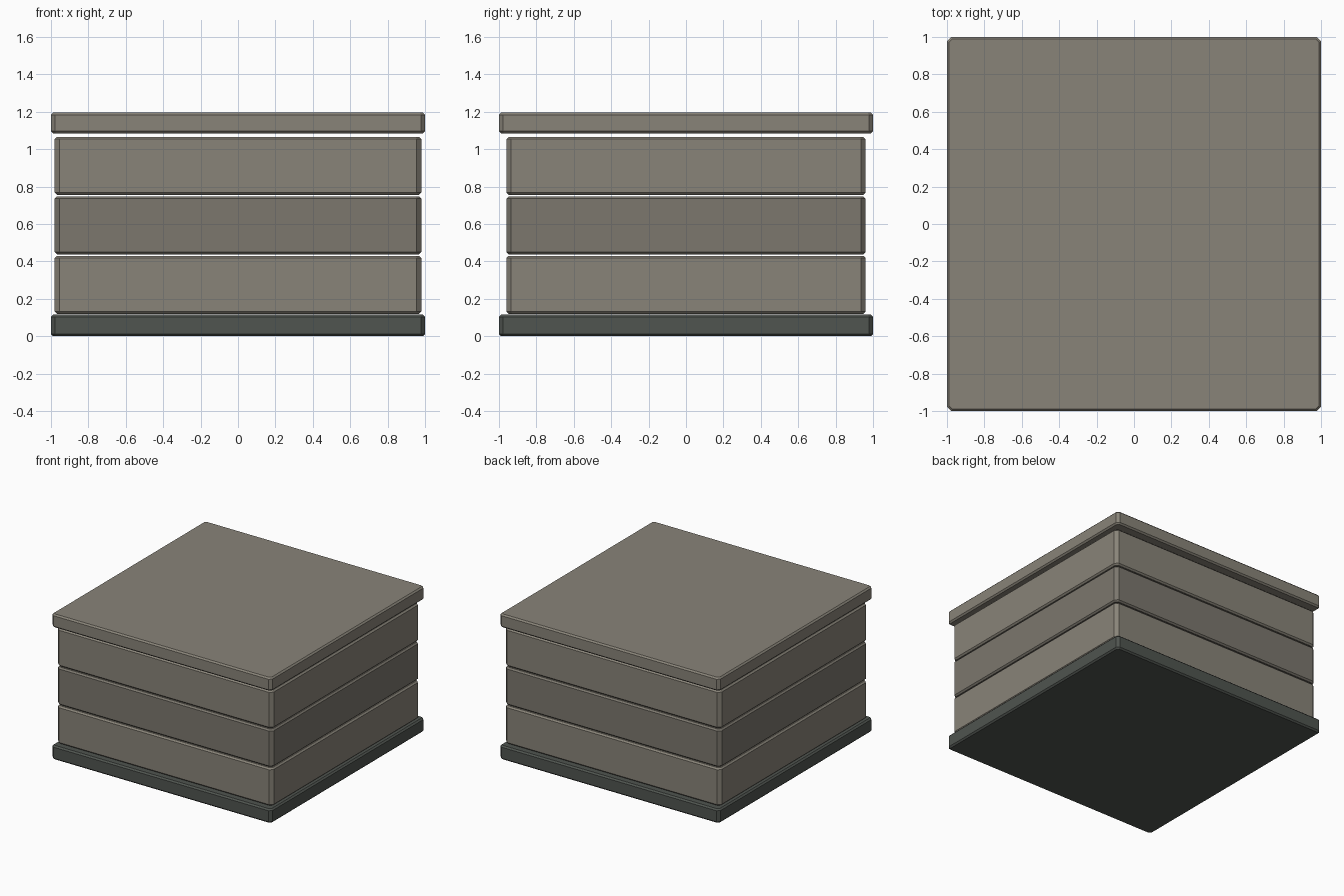
import bpy, bmesh

if "Cube" in bpy.data.objects:
    bpy.data.objects.remove(bpy.data.objects["Cube"])


def material(name, rgb):
    m = bpy.data.materials.new(name)
    m.diffuse_color = (*rgb, 1)
    m.use_nodes = True
    m.node_tree.nodes["Principled BSDF"].inputs["Base Color"].default_value = m.diffuse_color
    return m


light = material("light_panel", (0.25, 0.23, 0.19))
mid = material("mid_panel", (0.20, 0.185, 0.155))
dark = material("dark_base", (0.08, 0.09, 0.08))


def slab(name, hx, hy, z0, z1, corner, rim, mat):
    """Box with wide chamfers on the upright edges and finer ones on the rims."""
    bm = bmesh.new()
    bmesh.ops.create_cube(bm, size=1)
    for v in bm.verts:
        v.co = (v.co.x * 2 * hx, v.co.y * 2 * hy, z0 + (v.co.z + 0.5) * (z1 - z0))

    def flat(e):
        return abs(e.verts[0].co.z - e.verts[1].co.z) < 1e-5

    for width, want_flat in ((corner * 1.414, False), (rim, True)):
        edges = [e for e in bm.edges if flat(e) == want_flat]
        off = width / 1.414 if not want_flat else width
        bmesh.ops.bevel(bm, geom=edges, offset=off, offset_type='OFFSET',
                        segments=1, profile=0.5, affect='EDGES')
    bmesh.ops.recalc_face_normals(bm, faces=bm.faces)
    me = bpy.data.meshes.new(name)
    bm.to_mesh(me)
    bm.free()
    me.materials.append(mat)
    ob = bpy.data.objects.new(name, me)
    bpy.context.collection.objects.link(ob)


# Dark foot slab
slab("base_plate", 1.0, 1.0, 0.0, 0.115, 0.022, 0.012, dark)

# Three stacked layers with narrow open gaps
for i, mat in enumerate((light, mid, light)):
    z = 0.12 + 0.318 * i
    slab(f"layer_{i + 1}", 0.98, 0.96, z, z + 0.31, 0.025, 0.012, mat)

# Overhanging lid
slab("lid", 1.0, 1.0, 1.085, 1.195, 0.022, 0.012, light)
